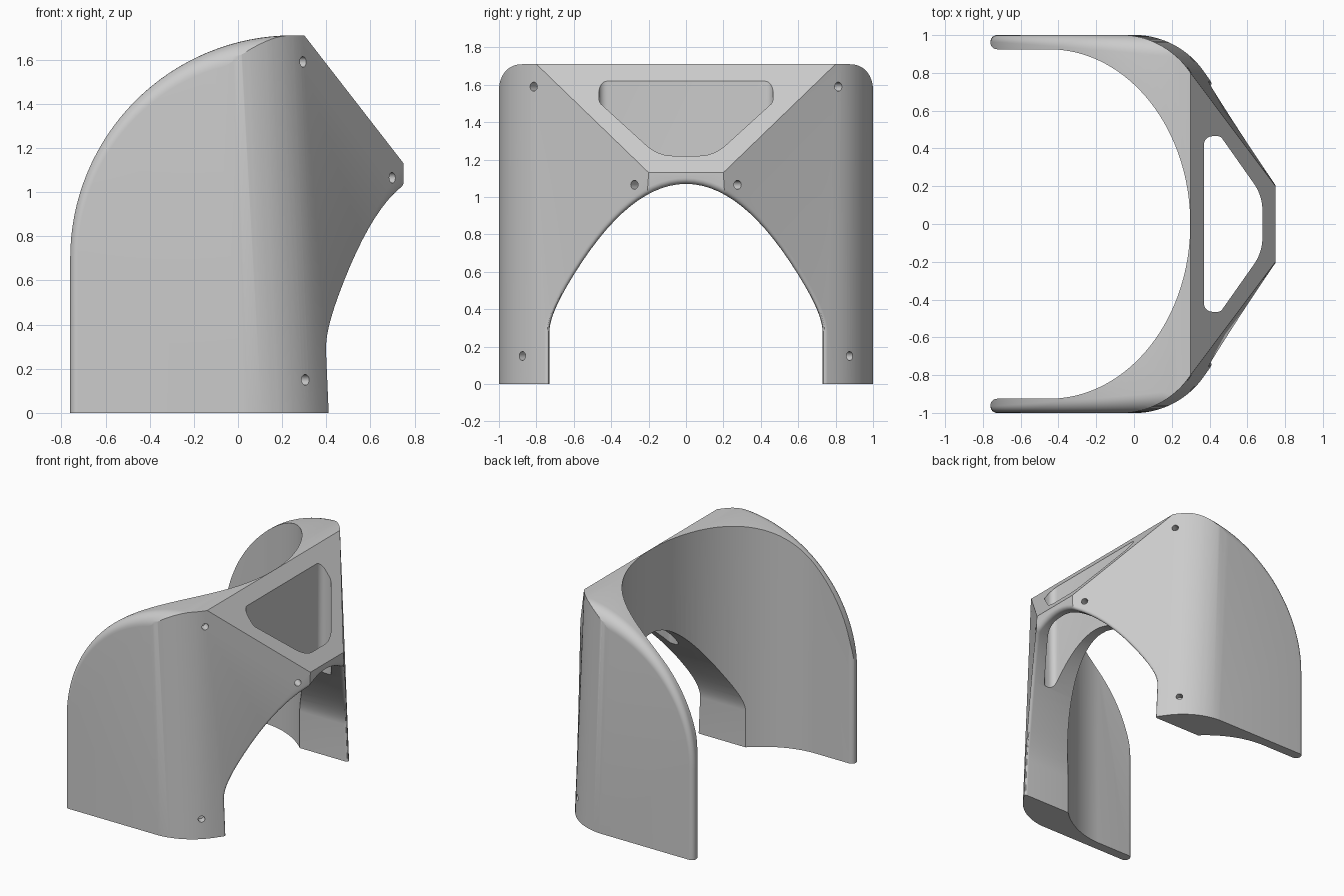
import bpy, bmesh
from math import sin, cos, tan, pi, radians
from mathutils import Vector

cube = bpy.data.objects.get("Cube")
if cube:
    bpy.data.objects.remove(cube, do_unlink=True)

grey = bpy.data.materials.new("plain grey")
grey.use_nodes = True
grey.diffuse_color = (0.6, 0.6, 0.6, 1)
grey.node_tree.nodes["Principled BSDF"].inputs["Base Color"].default_value = (0.6, 0.6, 0.6, 1)


def add_object(name, bm):
    bmesh.ops.recalc_face_normals(bm, faces=bm.faces)
    mesh = bpy.data.meshes.new(name)
    bm.to_mesh(mesh)
    bm.free()
    obj = bpy.data.objects.new(name, mesh)
    bpy.context.collection.objects.link(obj)
    mesh.materials.append(grey)
    return obj


def loft(name, rings):
    """Closed solid through equal-length rings of points."""
    bm = bmesh.new()
    loops = [[bm.verts.new(p) for p in ring] for ring in rings]
    for a, b in zip(loops, loops[1:]):
        for i in range(len(a)):
            j = (i + 1) % len(a)
            bm.faces.new((a[i], a[j], b[j], b[i]))
    bm.faces.new(loops[0])
    bm.faces.new(loops[-1])
    return add_object(name, bm)


def prism(name, plan, low, high, shear=0.0):
    """Vertical prism; its front part leans back by shear per unit height."""
    return loft(name, [[(x - (shear * z if x > -0.5 else 0), y, z) for x, y in plan]
                       for z in (low, high)])


def fillet(before, corner, after, radius, steps=12):
    """Points of a round corner between two straight sides."""
    c = Vector(corner)
    u, v = (Vector(before) - c).normalized(), (Vector(after) - c).normalized()
    half = u.angle(v) / 2
    centre = c + (u + v).normalized() * radius / sin(half)
    start = (c + u * radius / tan(half) - centre).normalized()
    end = (c + v * radius / tan(half) - centre).normalized()
    return [tuple(centre + start.slerp(end, i / steps).normalized() * radius)
            for i in range(steps + 1)]


def mirrored(half):
    return half + [(x, -y) for x, y in reversed(half)]


def boolean(target, cutter, operation="DIFFERENCE"):
    cutter.hide_render = True
    mod = target.modifiers.new("cut", "BOOLEAN")
    mod.operation, mod.solver, mod.object = operation, "EXACT", cutter
    bpy.context.view_layer.objects.active = target
    bpy.ops.object.modifier_apply(modifier=mod.name)
    bpy.data.objects.remove(cutter, do_unlink=True)


# Side profile: position, inset direction, edge radius growing toward the top
profile = [(-0.76, 0, 1, 0, 0.035)]
for i in range(33):
    s = i / 32
    t = pi - s * pi / 2
    profile.append((0.25 + 1.01 * cos(t), 0.7 + 1.01 * sin(t), -cos(t), -sin(t),
                    0.035 + 0.085 * s * s))
profile += [(0.3, 1.71, 0, -1, 0.12), (0.75, 1.13, 0, 0, 0.12), (0.75, 0, 0, 0, 0.12)]

# Shell body with rounded side edges
rings = []
for side in (1, -1):
    for i in range(9):
        a = radians(90 * (1 - i / 8 if side > 0 else i / 8))
        rings.append([(x + dx * r * (1 - cos(a)), side * (1 - r * (1 - sin(a))),
                       z + dz * r * (1 - cos(a))) for x, z, dx, dz, r in profile])
shell = loft("shroud_shell", rings)

# Outer outline: straight sides, round shoulders and two angled front panels
shoulder = fillet((-1.2, 1.001), (0.233, 1.001), (0.94, 0), 0.45, 20)
outline = mirrored([(-1.2, 1.001)] + shoulder + [(0.94, 0.001)])
boolean(shell, prism("outline_cutter", outline, -0.1, 1.9, 0.044), "INTERSECT")

# Round bore, open at the rear, with softened rear lips
bore = [(-1.0, 0.96), (-0.76, 0.96)]
bore += [(-0.725 - 0.035 * cos(a), 0.96 - 0.035 * sin(a))
         for a in (radians(15 * k) for k in range(1, 7))]
bore += [(-0.45 + 0.748 * sin(a), 0.925 * cos(a))
         for a in (pi / 2 * (k + 0.5) / 32.5 for k in range(32))]
boolean(shell, prism("bore_cutter", mirrored(bore), -0.1, 1.9))

# Front arch: parabola blended into straight legs
arch = [(0.73, -0.1)]
for i in range(9):
    t = i / 8
    arch.append(((1 - t * t) * 0.73 + t * t * 0.64,
                 (1 - t) ** 2 * 0.28 + 2 * t * (1 - t) * 0.361 + t * t * 0.517))
arch += [(y, 1.07 - 1.35 * y * y) for y in (0.64 * (1 - k / 15) for k in range(1, 15))]
arch = arch + [(0, 1.07)] + [(-y, z) for y, z in reversed(arch)]
boolean(shell, loft("arch_cutter", [[(x, y, z) for y, z in arch] for x in (-0.4, 1.2)]))

# Soften the outer edge of the arch
bm = bmesh.new()
bm.from_mesh(shell.data)
bmesh.ops.remove_doubles(bm, verts=bm.verts, dist=0.0002)
bm.normal_update()
rim = []
for e in bm.edges:
    if len(e.link_faces) == 2 and max(v.co.z for v in e.verts) < 1.09:
        inner, outer = sorted(e.link_faces, key=lambda f: f.normal.x)
        on_arch = all(abs(v.co.y) < 0.735 for v in e.verts) and e.calc_length() > 0.001
        above_base = max(v.co.z for v in e.verts) > 0.01
        if on_arch and above_base and outer.normal.x > 0.5 and abs(inner.normal.x) < 0.05:
            rim.append(e)
bmesh.ops.bevel(bm, geom=rim, offset=0.032, segments=5, profile=0.5,
                affect="EDGES", clamp_overlap=False)
bm.to_mesh(shell.data)
bm.free()

# Vertical window through the sloping brow
a, b, c = (0.37, 0.465), (0.458, 0.465), (0.68, 0.15)
window = fillet((0.37, 0), a, b, 0.045, 6) + fillet(a, b, c, 0.03, 5)
window += fillet(b, c, (0.68, -0.15), 0.25, 10)
boolean(shell, prism("window_cutter", mirrored(window), 0.5, 1.9))

# Blind screw holes, square to the surface
for x, y, z, angle in ((0.295, 0.815, 1.59, 35), (0.69, 0.27, 1.065, 35), (0.31, 0.88, 0.15, 46)):
    for side in (1, -1):
        axis = Vector((cos(radians(angle)), side * sin(radians(angle)), 0))
        bm = bmesh.new()
        bmesh.ops.create_cone(bm, cap_ends=True, segments=20, radius1=0.024, radius2=0.024, depth=0.13)
        turn = axis.to_track_quat("Z", "Y").to_matrix().to_4x4()
        bmesh.ops.transform(bm, matrix=turn, verts=bm.verts)
        bmesh.ops.translate(bm, vec=Vector((x, side * y, z)), verts=bm.verts)
        boolean(shell, add_object("hole_cutter", bm))

# Smooth curves, sharp edges
bpy.ops.object.select_all(action="DESELECT")
shell.select_set(True)
bpy.context.view_layer.objects.active = shell
bpy.ops.object.shade_smooth_by_angle(angle=radians(30))
